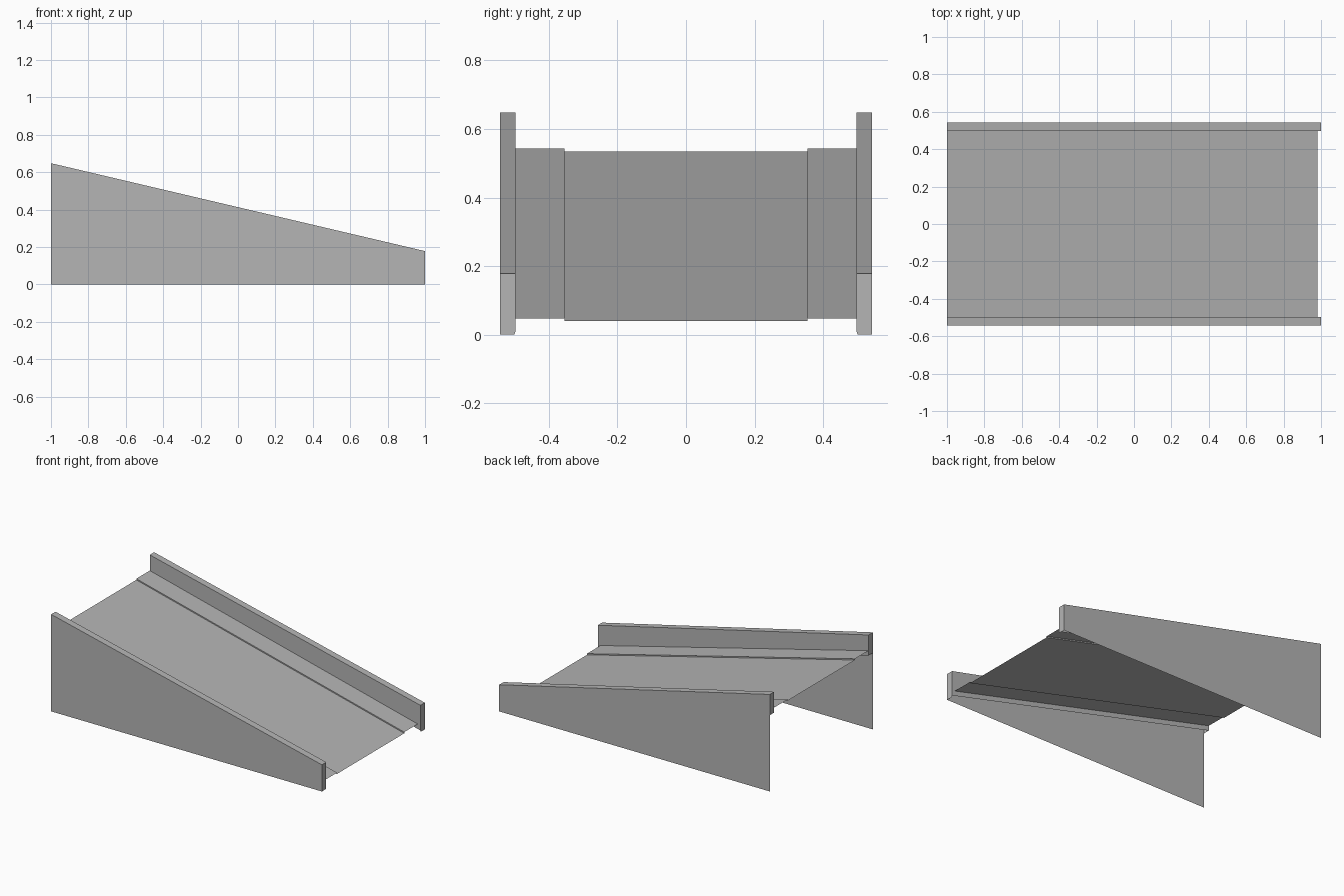
import bpy

default_cube = bpy.data.objects.get("Cube")
if default_cube:
    bpy.data.objects.remove(default_cube, do_unlink=True)

# One plain grey for the whole ramp
GREY = (0.46, 0.46, 0.46, 1)
concrete = bpy.data.materials.new("concrete grey")
concrete.use_nodes = True
concrete.diffuse_color = GREY
bsdf = concrete.node_tree.nodes["Principled BSDF"]
bsdf.inputs["Base Color"].default_value = GREY
bsdf.inputs["Roughness"].default_value = 0.8

HIGH, LOW, DECK_END = -1.0, 1.0, 0.98
OUTER, INNER, KERB = 0.543, 0.497, 0.355


def sheet(name, verts, faces, mirrored=False):
    """Flat-faced sheet object, optionally mirrored front to back."""
    mesh = bpy.data.meshes.new(name)
    mesh.from_pydata(verts, [], faces)
    mesh.materials.append(concrete)
    obj = bpy.data.objects.new(name, mesh)
    bpy.context.collection.objects.link(obj)
    if mirrored:
        mod = obj.modifiers.new("mirror", 'MIRROR')
        mod.use_axis = (False, True, False)
        mod.use_mirror_merge = False
    return obj


# Sloping deck: stepped cross-section swept from the high end to the low end
profile = [(-INNER, 0.008), (-KERB, 0.008), (-KERB, 0),
           (KERB, 0), (KERB, 0.008), (INNER, 0.008)]
n = len(profile)
deck_verts = [(x, y, base + z)
              for x, base in ((HIGH, 0.535), (DECK_END, 0.04))
              for y, z in profile]
sheet("ramp_deck", deck_verts,
      [(i, i + n, i + n + 1, i + 1) for i in range(n - 1)])

# Side walls: full outer skin, coping, short inner skin and end caps
wall_verts = [
    (HIGH, OUTER, 0), (HIGH, OUTER, 0.51), (HIGH, OUTER, 0.648),
    (HIGH, INNER, 0.648), (HIGH, INNER, 0.51),
    (LOW, OUTER, 0), (LOW, OUTER, 0.178),
    (LOW, INNER, 0.178), (LOW, INNER, 0.01), (LOW, INNER + 0.004, 0),
]
wall_faces = [
    (5, 0, 1, 2, 6),     # outer skin
    (6, 2, 3, 7),        # coping
    (7, 3, 4, 8),        # inner skin
    (1, 4, 3, 2),        # high end cap
    (5, 6, 7, 8, 9),     # low end cap
]
sheet("side_walls", wall_verts, wall_faces, mirrored=True)
